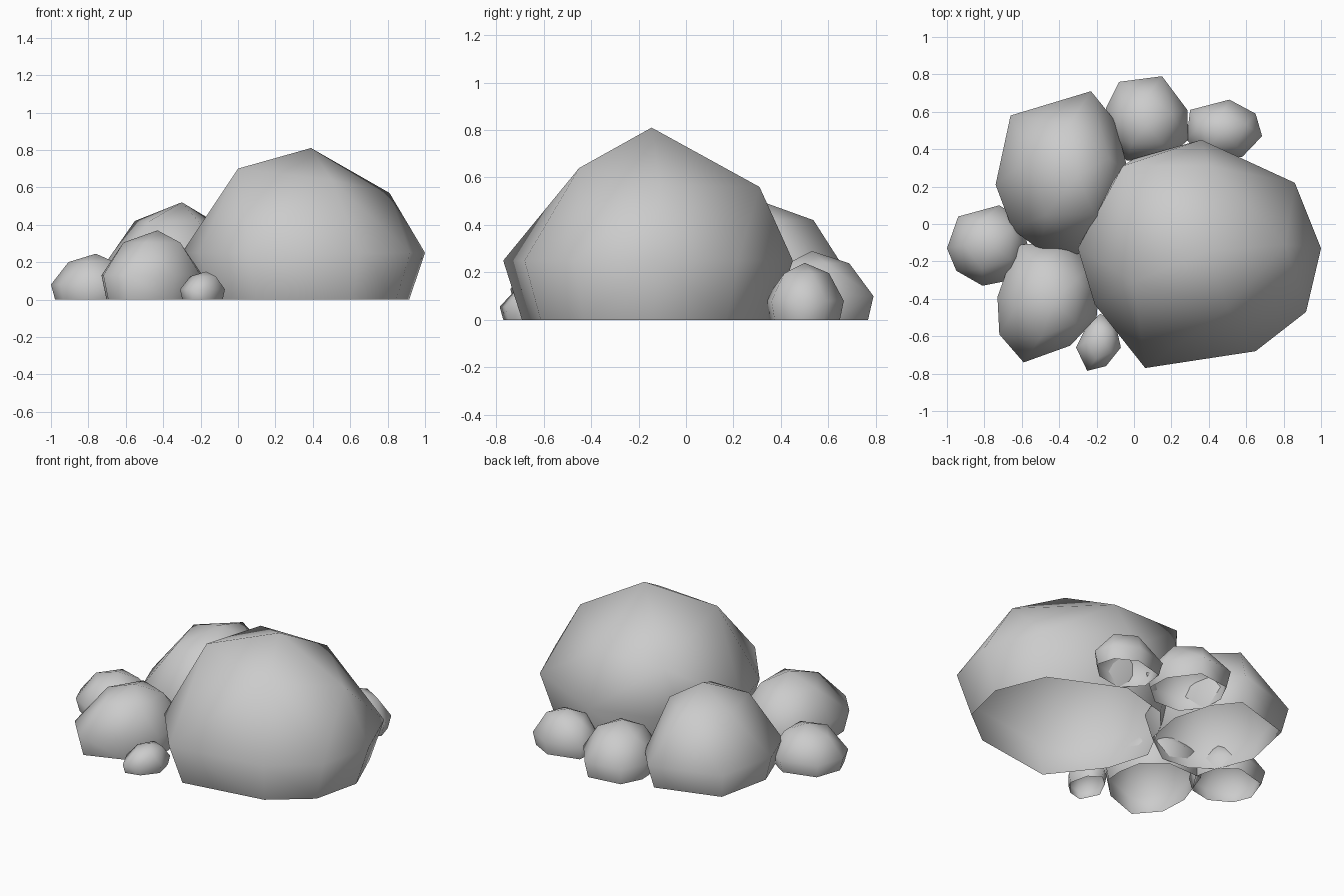
import bpy, bmesh, math

if "Cube" in bpy.data.objects:
    bpy.data.objects.remove(bpy.data.objects["Cube"])


def rock(name, apex, belt_z, outline, foot=0.9, turn=90, shoulders=None):
    """Faceted hull: apex, ring of five shoulders, widest outline, narrower foot; open below."""
    xs, ys = [p[0] for p in outline], [p[1] for p in outline]
    cx, cy = (min(xs) + max(xs)) / 2, (min(ys) + max(ys)) / 2
    rx, ry = (max(xs) - min(xs)) / 2, (max(ys) - min(ys)) / 2
    if shoulders is None:
        mx, my = (cx + apex[0]) / 2, (cy + apex[1]) / 2
        z = belt_z + 0.73 * (apex[2] - belt_z)
        shoulders = [(mx + 0.62 * rx * math.cos(math.radians(turn + 72 * k)),
                      my + 0.62 * ry * math.sin(math.radians(turn + 72 * k)), z)
                     for k in range(5)]
    points = [apex] + shoulders
    points += [(x, y, belt_z) for x, y in outline]
    points += [(cx + foot * (x - cx), cy + foot * (y - cy), 0) for x, y in outline]

    bm = bmesh.new()
    for p in points:
        bm.verts.new(p)
    bmesh.ops.convex_hull(bm, input=bm.verts[:])
    floor = [f for f in bm.faces if all(v.co.z < 1e-4 for v in f.verts)]
    bmesh.ops.delete(bm, geom=floor, context='FACES')
    loose = [v for v in bm.verts if not v.link_faces]
    bmesh.ops.delete(bm, geom=loose, context='VERTS')
    bmesh.ops.recalc_face_normals(bm, faces=bm.faces[:])
    for f in bm.faces:
        f.smooth = True
    mesh = bpy.data.meshes.new(name)
    bm.to_mesh(mesh)
    bm.free()
    bpy.context.collection.objects.link(bpy.data.objects.new(name, mesh))


# Large rocks
rock("big_boulder", (0.39, -0.145, 0.81), 0.25,
     [(1.0, -0.13), (0.86, 0.22), (0.36, 0.45), (0.0, 0.35), (-0.13, 0.2),
      (-0.3, -0.13), (-0.21, -0.43), (0.06, -0.77), (0.65, -0.68), (0.92, -0.47)],
     foot=0.87,
     shoulders=[(0.81, -0.11, 0.57), (0.4, 0.31, 0.56), (-0.06, 0.31, 0.56),
                (0.0, -0.31, 0.70), (0.5, -0.45, 0.64)])
rock("back_left_boulder", (-0.3, 0.26, 0.52), 0.15,
     [(-0.03, 0.28), (-0.1, 0.55), (-0.23, 0.71), (-0.66, 0.58), (-0.74, 0.21),
      (-0.65, -0.03), (-0.5, -0.14), (-0.3, -0.16), (-0.08, 0.0)])
rock("front_left_boulder", (-0.43, -0.41, 0.37), 0.13,
     [(-0.19, -0.38), (-0.22, -0.22), (-0.36, -0.1), (-0.63, -0.11), (-0.73, -0.39),
      (-0.72, -0.59), (-0.59, -0.74), (-0.34, -0.65), (-0.2, -0.5)], turn=180)

# Small rocks around the edge
rock("left_rock", (-0.76, -0.11, 0.245), 0.08,
     [(-0.94, 0.04), (-0.72, 0.1), (-0.6, 0.02), (-0.56, -0.15), (-0.66, -0.3),
      (-0.81, -0.33), (-0.95, -0.25), (-1.0, -0.13)], turn=180)
rock("back_rock", (0.07, 0.53, 0.29), 0.1,
     [(-0.15, 0.62), (-0.08, 0.76), (0.15, 0.79), (0.285, 0.61), (0.29, 0.45),
      (0.15, 0.33), (-0.04, 0.34), (-0.14, 0.47)])
rock("back_right_rock", (0.47, 0.5, 0.24), 0.08,
     [(0.3, 0.61), (0.51, 0.665), (0.65, 0.59), (0.685, 0.47), (0.58, 0.36),
      (0.4, 0.33), (0.28, 0.45)])
rock("front_pebble", (-0.17, -0.63, 0.15), 0.055,
     [(-0.31, -0.66), (-0.25, -0.785), (-0.15, -0.76), (-0.07, -0.66), (-0.1, -0.53),
      (-0.18, -0.48), (-0.25, -0.54)], turn=180)
